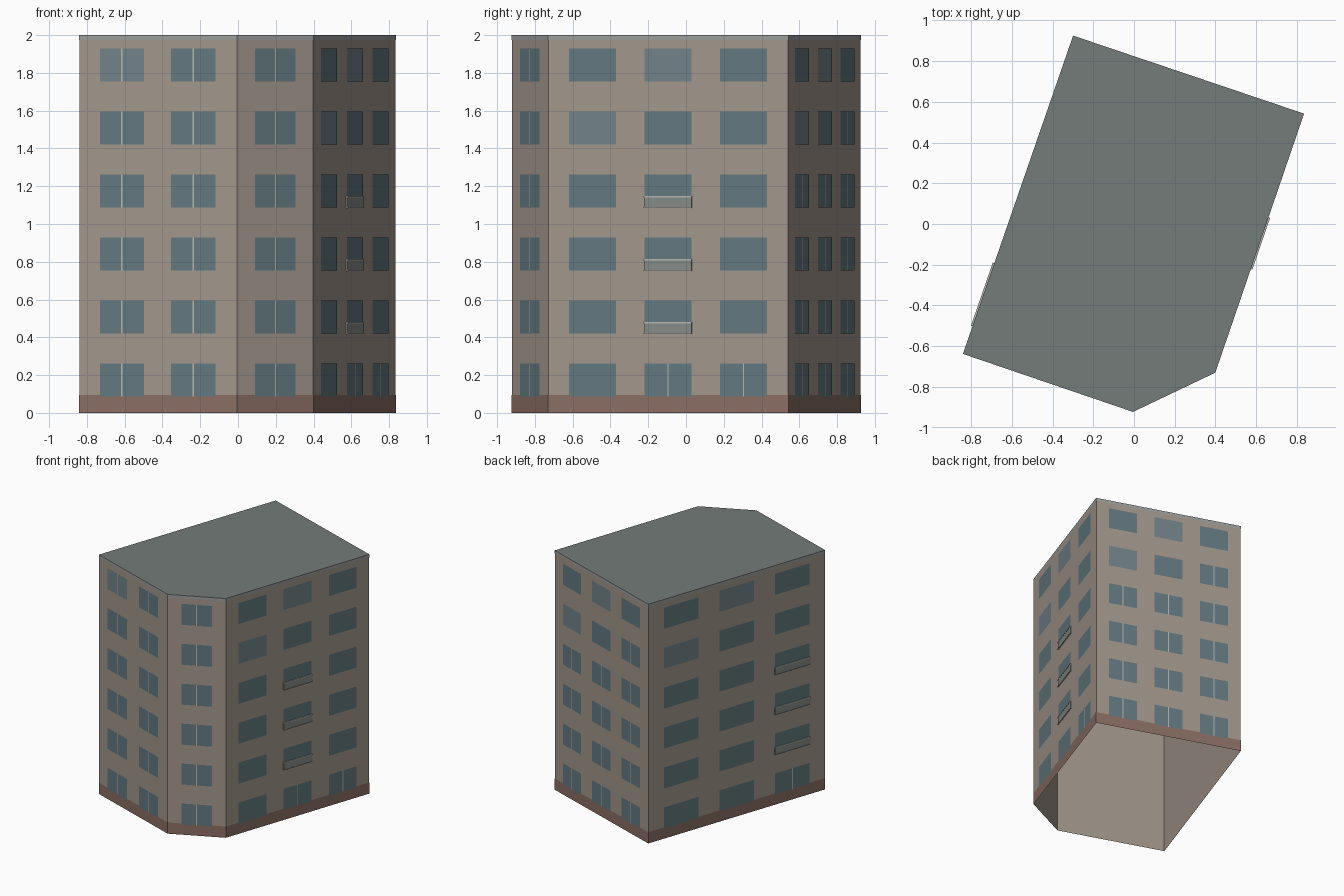
import bpy, bmesh
from mathutils import Vector

if "Cube" in bpy.data.objects:
    bpy.data.objects.remove(bpy.data.objects["Cube"])

# Footprint corners, counter-clockwise seen from above
PLAN = [Vector(p) for p in ((-0.838, -0.637), (-0.005, -0.921), (0.398, -0.729),
                            (0.833, 0.541), (-0.298, 0.923))]
FLOOR, SILL, WIN_H = 0.3338, 0.086, 0.175


def material(name, color):
    m = bpy.data.materials.new(name)
    m.diffuse_color = (*color, 1)
    m.use_nodes = True
    m.node_tree.nodes["Principled BSDF"].inputs["Base Color"].default_value = m.diffuse_color
    return m


WALL = material("wall", (0.36, 0.305, 0.26))
PLINTH = material("plinth", (0.25, 0.155, 0.125))
TRIM = material("trim", (0.33, 0.34, 0.33))
ROOF = material("roof", (0.175, 0.2, 0.19))
GLASS = material("glass", (0.125, 0.19, 0.215))
PALE_GLASS = material("pale_glass", (0.165, 0.225, 0.25))
FRAME = material("frame", (0.48, 0.47, 0.43))
PANEL = material("balcony_panel", (0.24, 0.26, 0.24))


def finish(bm, name, mat):
    me = bpy.data.meshes.new(name)
    bm.to_mesh(me)
    bm.free()
    me.materials.append(mat)
    ob = bpy.data.objects.new(name, me)
    bpy.context.collection.objects.link(ob)
    return ob


def outline(offset):
    """Footprint with every side pushed outward by offset."""
    pts = []
    for i, p in enumerate(PLAN):
        a = (p - PLAN[i - 1]).normalized()
        b = (PLAN[(i + 1) % len(PLAN)] - p).normalized()
        n1, n2 = Vector((a.y, -a.x)), Vector((b.y, -b.x))
        pts.append(p + (n1 + n2) * offset / (1 + n1.dot(n2)))
    return pts


def band(name, mat, offset, z0, z1):
    """Ring of walls following the footprint, open above and below."""
    bm = bmesh.new()
    low, high = ([bm.verts.new((p.x, p.y, z)) for p in outline(offset)] for z in (z0, z1))
    for i in range(len(low)):
        j = (i + 1) % len(low)
        bm.faces.new((low[i], low[j], high[j], high[i]))
    return finish(bm, name, mat)


# Shell: walls, plinth, roof edge and flat roof
band("walls", WALL, 0, 0, 1.999)
band("plinth", PLINTH, 0.002, 0, 0.094)
band("roof_edge", TRIM, 0.002, 1.975, 2.0)
bm = bmesh.new()
bm.faces.new([bm.verts.new((p.x, p.y, 2.0)) for p in outline(0.002)])
finish(bm, "roof", ROOF)

panes, pale, mullions, panels, rails = (bmesh.new() for _ in range(5))


def point(wall, u, z, out):
    a, b = PLAN[wall], PLAN[(wall + 1) % len(PLAN)]
    d = (b - a).normalized()
    p = a + d * u + Vector((d.y, -d.x)) * out
    return p.x, p.y, z


def quad(bm, wall, u0, u1, z0, z1, out):
    bm.faces.new([bm.verts.new(point(wall, u, z, out))
                  for u, z in ((u0, z0), (u1, z0), (u1, z1), (u0, z1))])


def box(bm, wall, u0, u1, z0, z1, out):
    v = [bm.verts.new(point(wall, u, z, o)) for o in (0.001, out)
         for u, z in ((u0, z0), (u1, z0), (u1, z1), (u0, z1))]
    bm.faces.new(v[4:])
    for i in range(4):
        j = (i + 1) % 4
        bm.faces.new((v[i], v[j], v[4 + j], v[4 + i]))


# Per side: column centres, window width (both fractions of side), mullion rule, balcony column
THREE = (0.185, 0.5, 0.815)
SIDES = [
    ((0.27, 0.723), 0.281, lambda f, c: True, None),
    ((0.5,), 0.53, lambda f, c: True, None),
    (THREE, 0.195, lambda f, c: f == 0 and c > 0, 1),
    (THREE, 0.195, lambda f, c: f < 4 or (f == 4 and c == 2), None),
    (THREE, 0.195, lambda f, c: f == 0 and c == 2, 2),
]
for wall, (columns, width, has_mullion, balcony) in enumerate(SIDES):
    length = (PLAN[(wall + 1) % len(PLAN)] - PLAN[wall]).length
    half = width * length / 2
    for f in range(6):
        z = SILL + f * FLOOR
        for c, frac in enumerate(columns):
            u = frac * length
            light = (f, c) in ((5, 1), (4, 0)) if len(columns) == 3 else (wall, f, c) == (0, 5, 0)
            quad(pale if light else panes, wall, u - half, u + half, z, z + WIN_H, 0.003)
            if has_mullion(f, c):
                quad(mullions, wall, u - 0.004, u + 0.004, z, z + WIN_H, 0.0045)
            # Shallow balcony guard with rails above and below
            if c == balcony and f in (1, 2, 3):
                w = half + 0.003
                box(panels, wall, u - w, u + w, z + 0.003, z + 0.054, 0.008)
                box(rails, wall, u - w, u + w, z + 0.054, z + 0.062, 0.01)
                box(rails, wall, u - w, u + w, z - 0.002, z + 0.003, 0.01)

finish(panes, "window_panes", GLASS)
finish(pale, "pale_window_panes", PALE_GLASS)
finish(mullions, "window_mullions", FRAME)
finish(panels, "balcony_panels", PANEL)
finish(rails, "balcony_rails", FRAME)
